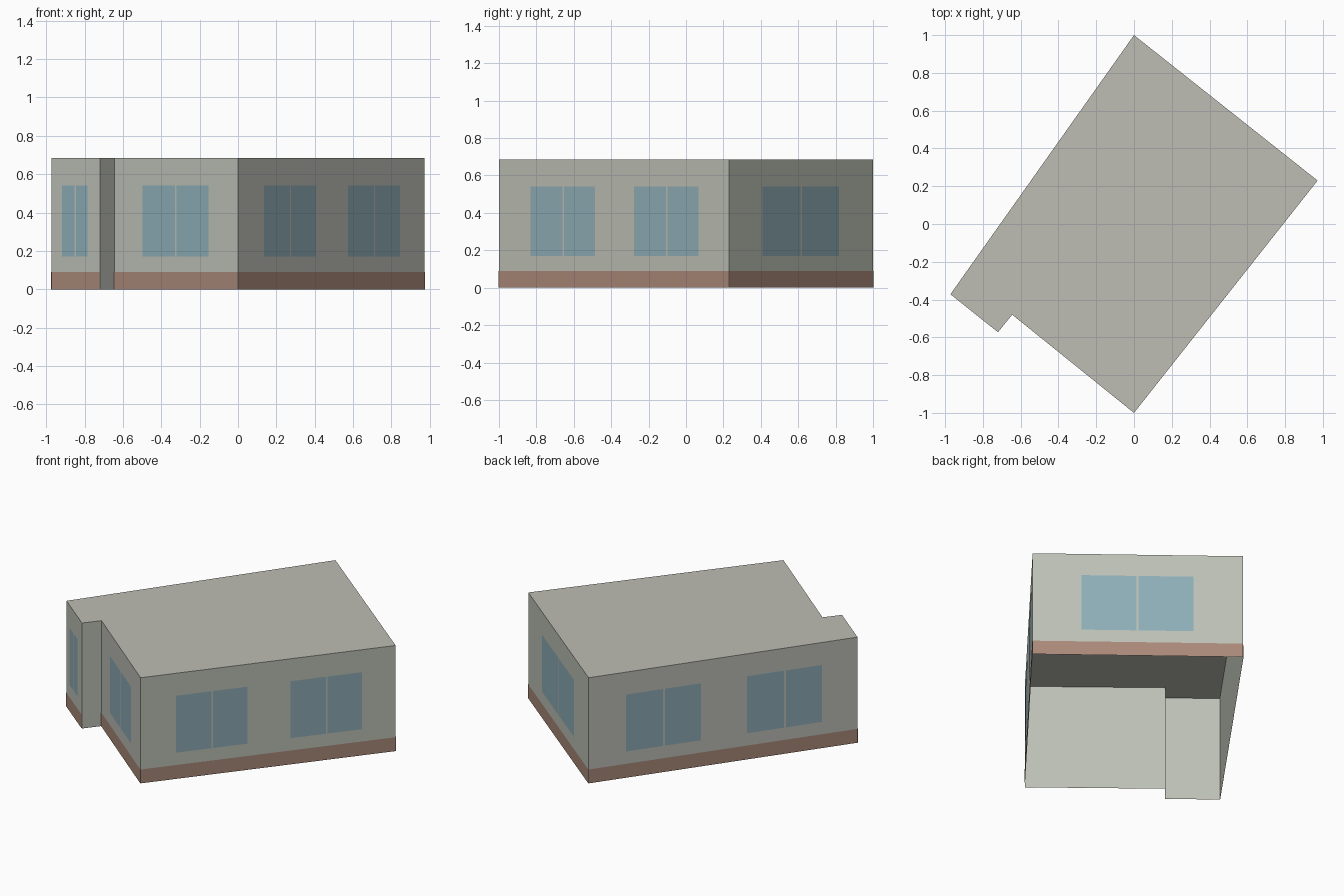
import bpy
import bmesh
from mathutils import Vector

cube = bpy.data.objects.get("Cube")
if cube:
    bpy.data.objects.remove(cube, do_unlink=True)


def material(name, color):
    m = bpy.data.materials.new(name)
    m.use_nodes = True
    m.diffuse_color = (*color, 1)
    m.node_tree.nodes["Principled BSDF"].inputs["Base Color"].default_value = (*color, 1)
    return m


wall_grey = material("wall grey", (0.51, 0.53, 0.47))
roof_grey = material("roof grey", (0.51, 0.51, 0.46))
brick_brown = material("brick brown", (0.40, 0.25, 0.19))
glass_blue = material("glass blue", (0.27, 0.42, 0.47))

HEIGHT = 0.685
BASE_TOP = 0.09
SILL, HEAD = 0.17, 0.54

# Footprint corners, counter-clockwise from the front
south = Vector((0, -1, 0))
east = Vector((0.972, 0.23, 0))
north = Vector((0, 1, 0))
west = Vector((-0.972, -0.372, 0))
tab = Vector((-0.72, -0.573, 0))
notch = Vector((-0.645, -0.48, 0))
footprint = [south, east, north, west, tab, notch]


def add_object(name, bm, mats):
    mesh = bpy.data.meshes.new(name)
    bm.to_mesh(mesh)
    bm.free()
    for m in mats:
        mesh.materials.append(m)
    obj = bpy.data.objects.new(name, mesh)
    bpy.context.collection.objects.link(obj)
    return obj


def upright(bm, a, b, z0, z1, offset=0.0):
    """Vertical quad from a to b, facing outward and pushed out by offset."""
    out = (b - a).cross(Vector((0, 0, 1))).normalized() * offset
    bm.faces.new([bm.verts.new(p + out + Vector((0, 0, z)))
                  for p, z in ((a, z0), (b, z0), (b, z1), (a, z1))])


# Building shell: outer walls and a flat roof, open underneath
bm = bmesh.new()
for i, a in enumerate(footprint):
    upright(bm, a, footprint[(i + 1) % len(footprint)], 0, HEIGHT)
roof = bm.faces.new([bm.verts.new(p + Vector((0, 0, HEIGHT))) for p in footprint])
roof.material_index = 1
bmesh.ops.remove_doubles(bm, verts=bm.verts, dist=0.0001)
add_object("building_shell", bm, [wall_grey, roof_grey])

# Window panes as start and end fractions along each wall
long_panes = [(0.138, 0.277), (0.283, 0.418), (0.588, 0.727), (0.733, 0.868)]
short_panes = [(0.232, 0.494), (0.503, 0.763)]
tab_panes = [(0.225, 0.475), (0.51, 0.745)]
walls = {
    "front_left": (south, east, long_panes),
    "back_left": (east, north, short_panes),
    "back_right": (north, west, long_panes),
    "front_tab": (west, tab, tab_panes),
    "front_right": (notch, south, short_panes),
}

# Base band and windows on every wall except the small return
for name, (a, b, panes) in walls.items():
    bm = bmesh.new()
    upright(bm, a, b, 0, BASE_TOP, 0.002)
    add_object(name + "_base_band", bm, [brick_brown])
    bm = bmesh.new()
    for t0, t1 in panes:
        upright(bm, a.lerp(b, t0), a.lerp(b, t1), SILL, HEAD, 0.002)
    add_object(name + "_windows", bm, [glass_blue])
